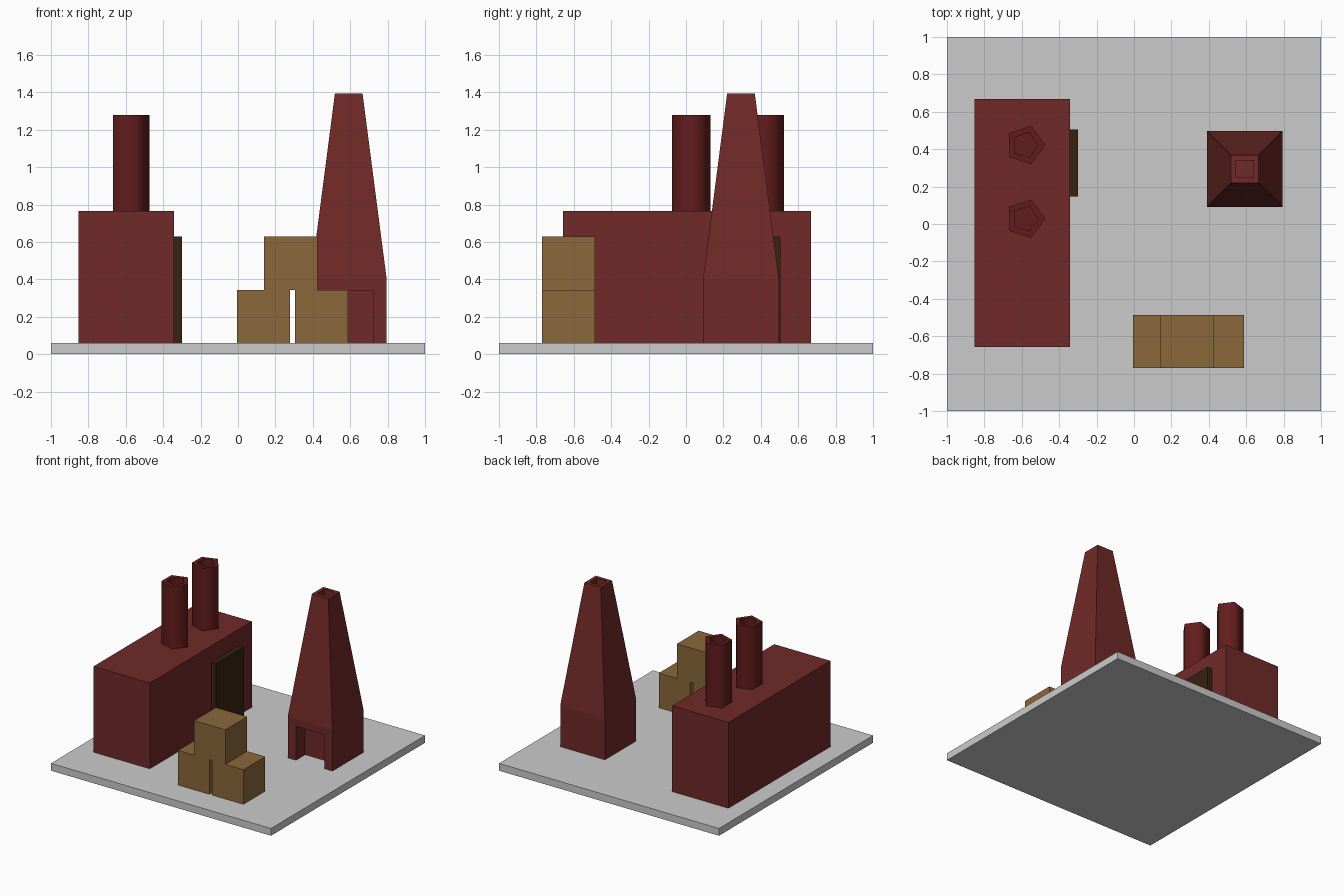
import bpy, bmesh
from math import cos, sin, pi, sqrt, radians

if "Cube" in bpy.data.objects:
    bpy.data.objects.remove(bpy.data.objects["Cube"])

GROUND = 0.06


def material(name, rgb):
    m = bpy.data.materials.new(name)
    m.diffuse_color = (*rgb, 1)
    m.use_nodes = True
    m.node_tree.nodes["Principled BSDF"].inputs["Base Color"].default_value = m.diffuse_color
    return m


brick = material("brick_red", (0.162, 0.023, 0.021))
dark_brick = material("chimney_red", (0.125, 0.012, 0.012))
wood = material("crate_wood", (0.258, 0.138, 0.045))
dark_wood = material("door_wood", (0.04, 0.016, 0.006))


def finish(name, bm, mat):
    bmesh.ops.recalc_face_normals(bm, faces=bm.faces)
    me = bpy.data.meshes.new(name)
    bm.to_mesh(me)
    bm.free()
    ob = bpy.data.objects.new(name, me)
    bpy.context.collection.objects.link(ob)
    if mat:
        me.materials.append(mat)
    return ob


def box(name, x, y, z, mat=None):
    """Box from (min, max) ranges on each axis."""
    bm = bmesh.new()
    bmesh.ops.create_cube(bm, size=1)
    for v in bm.verts:
        v.co = [(a + b) / 2 + c * (b - a) for (a, b), c in zip((x, y, z), v.co)]
    return finish(name, bm, mat)


def stack(name, cx, cy, sides, phase, rings, mat):
    """Polygonal rings (radius, z) bridged in order and capped at both ends."""
    bm = bmesh.new()
    loops = []
    for r, z in rings:
        angles = [phase + 2 * pi * i / sides for i in range(sides)]
        loops.append([bm.verts.new((cx + r * cos(a), cy + r * sin(a), z)) for a in angles])
    for a, b in zip(loops, loops[1:]):
        for i in range(sides):
            j = (i + 1) % sides
            bm.faces.new((a[i], a[j], b[j], b[i]))
    bm.faces.new(loops[0])
    bm.faces.new(loops[-1])
    return finish(name, bm, mat)


# Ground slab
box("ground_slab", (-1, 1), (-1, 1), (0, GROUND))

# Factory hall with its sliding door
box("factory_hall", (-0.853, -0.342), (-0.657, 0.668), (GROUND, 0.765), brick)
box("factory_door", (-0.342, -0.30), (0.146, 0.504), (GROUND, 0.63), dark_wood)

# Five-sided hollow chimneys on the roof
for i, y in enumerate((0.028, 0.422)):
    ob = stack(f"roof_chimney_{i + 1}", -0.582, y, 5, 0,
               [(0.108, 0.765), (0.108, 1.278), (0.07, 1.278), (0.07, 1.17)], dark_brick)
    bpy.context.view_layer.objects.active = ob
    ob.select_set(True)
    bpy.ops.object.shade_smooth_by_angle(angle=radians(80))
    ob.select_set(False)

# Tapered kiln tower, square and hollow at the top
q = sqrt(2)
tower = stack("kiln_tower", 0.592, 0.294, 4, pi / 4,
              [(0.203 * q, GROUND), (0.203 * q, 0.40), (0.074 * q, 1.393),
               (0.046 * q, 1.393), (0.046 * q, 1.28)], brick)

# Doorway recess in the tower front
cutter = box("doorway_cutter", (0.463, 0.721), (0.0, 0.211), (0.0, 0.34), brick)
cutter.hide_render = True
cutter.hide_viewport = True
cut = tower.modifiers.new("doorway", "BOOLEAN")
cut.operation = "DIFFERENCE"
cut.solver = "EXACT"
cut.object = cutter

# Pile of three crates
S = 0.284
for i, (x, z) in enumerate(((-0.006, GROUND), (0.304, GROUND), (0.14, GROUND + S))):
    box(f"crate_{i + 1}", (x, x + S), (-0.77, -0.77 + S), (z, z + S), wood)
